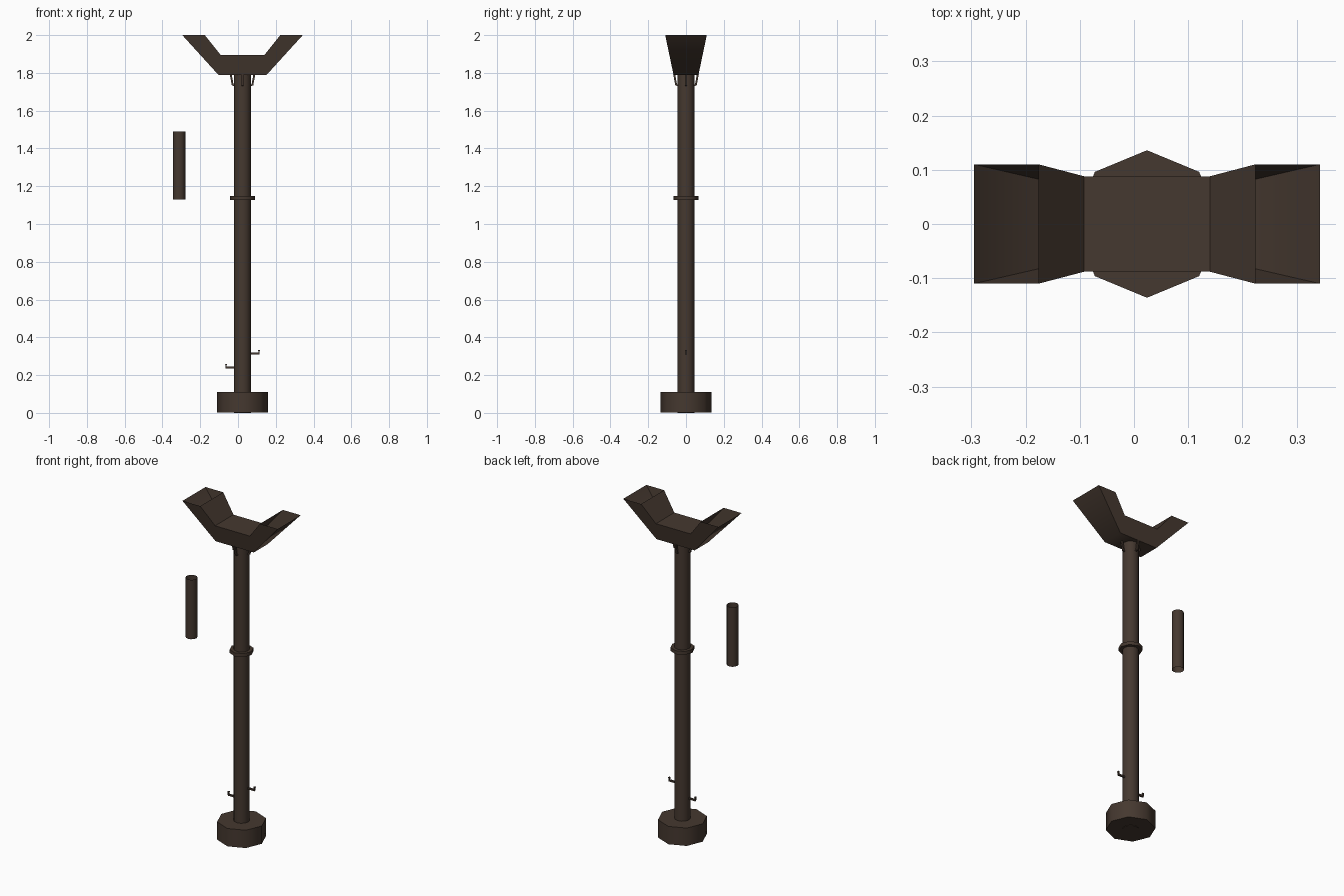
import bpy, bmesh, math
from mathutils import Vector

if "Cube" in bpy.data.objects:
    bpy.data.objects.remove(bpy.data.objects["Cube"])

CX = 0.024  # axis of the post

brown = bpy.data.materials.new("dark brown")
brown.diffuse_color = (0.06, 0.04, 0.029, 1)
brown.use_nodes = True
brown.node_tree.nodes["Principled BSDF"].inputs["Base Color"].default_value = brown.diffuse_color


def make(name, bm, smooth=True):
    bmesh.ops.recalc_face_normals(bm, faces=bm.faces)
    me = bpy.data.meshes.new(name)
    bm.to_mesh(me)
    bm.free()
    ob = bpy.data.objects.new(name, me)
    bpy.context.collection.objects.link(ob)
    me.materials.append(brown)
    if smooth:
        bpy.ops.object.select_all(action='DESELECT')
        ob.select_set(True)
        bpy.context.view_layer.objects.active = ob
        bpy.ops.object.shade_smooth_by_angle(angle=math.radians(50))
    return ob


def cylinder(name, x, r, z0, z1, sides, caps=True):
    bm = bmesh.new()
    bmesh.ops.create_cone(bm, cap_ends=caps, segments=sides, radius1=r, radius2=r, depth=z1 - z0)
    bmesh.ops.translate(bm, verts=bm.verts, vec=(x, 0, (z0 + z1) / 2))
    return make(name, bm)


def rod(name, points, w):
    """Square bar following a path that lies in a vertical plane."""
    pts = [Vector(p) for p in points]
    d = pts[-1] - pts[0]
    side = Vector((-d.y, d.x, 0)).normalized() * w
    bm = bmesh.new()
    rings = []
    for i, p in enumerate(pts):
        t = (pts[min(i + 1, len(pts) - 1)] - pts[max(i - 1, 0)]).normalized()
        up = t.cross(side).normalized() * w
        rings.append([bm.verts.new(p + s) for s in (side + up, side - up, -side - up, -side + up)])
    for a, b in zip(rings, rings[1:]):
        for k in range(4):
            bm.faces.new((a[k], a[(k + 1) % 4], b[(k + 1) % 4], b[k]))
    bm.faces.new(rings[0])
    bm.faces.new(rings[-1])
    return make(name, bm, False)


# Post, base block, collar and the loose open tube
cylinder("post", CX, 0.045, 0, 1.795, 12)
cylinder("base", CX, 0.136, 0.002, 0.11, 8)
cylinder("collar", CX, 0.066, 1.127, 1.148, 8)
cylinder("loose_tube", -0.312, 0.033, 1.13, 1.49, 12, caps=False)

# Winged head: hollow box section with open tips
# each station: outer x, inner x, outer z, inner z, outer half width, inner half width
half = [(0.319, 0.2, 2.0, 2.0, 0.11, 0.11), (0.128, 0.116, 1.79, 1.895, 0.066, 0.088)]
stations = [(-a, -b, *r) for a, b, *r in half] + half[::-1]
bm = bmesh.new()
rings = []
for xo, xi, zo, zi, wo, wi in stations:
    rings.append([bm.verts.new((CX + x, y, z)) for x, y, z in
                  ((xo, -wo, zo), (xo, wo, zo), (xi, wi, zi), (xi, -wi, zi))])
for a, b in zip(rings, rings[1:]):
    for k in range(4):
        bm.faces.new((a[k], a[(k + 1) % 4], b[(k + 1) % 4], b[k]))
make("winged_head", bm)

# Four brackets holding the head
for i in range(4):
    c, s = round(math.cos(i * math.pi / 2)), round(math.sin(i * math.pi / 2))
    path = [(0.038, 1.735), (0.052, 1.735), (0.063, 1.795)]
    rod(f"bracket_{i + 1}", [(CX + r * c, r * s, z) for r, z in path], 0.005)

# Two small hooks near the foot
for name, sx, z in (("hook_right", 1, 0.314), ("hook_left", -1, 0.24)):
    path = [(0.035, z), (0.087, z), (0.087, z + 0.02)]
    rod(name, [(CX + sx * r, 0, h) for r, h in path], 0.005)
